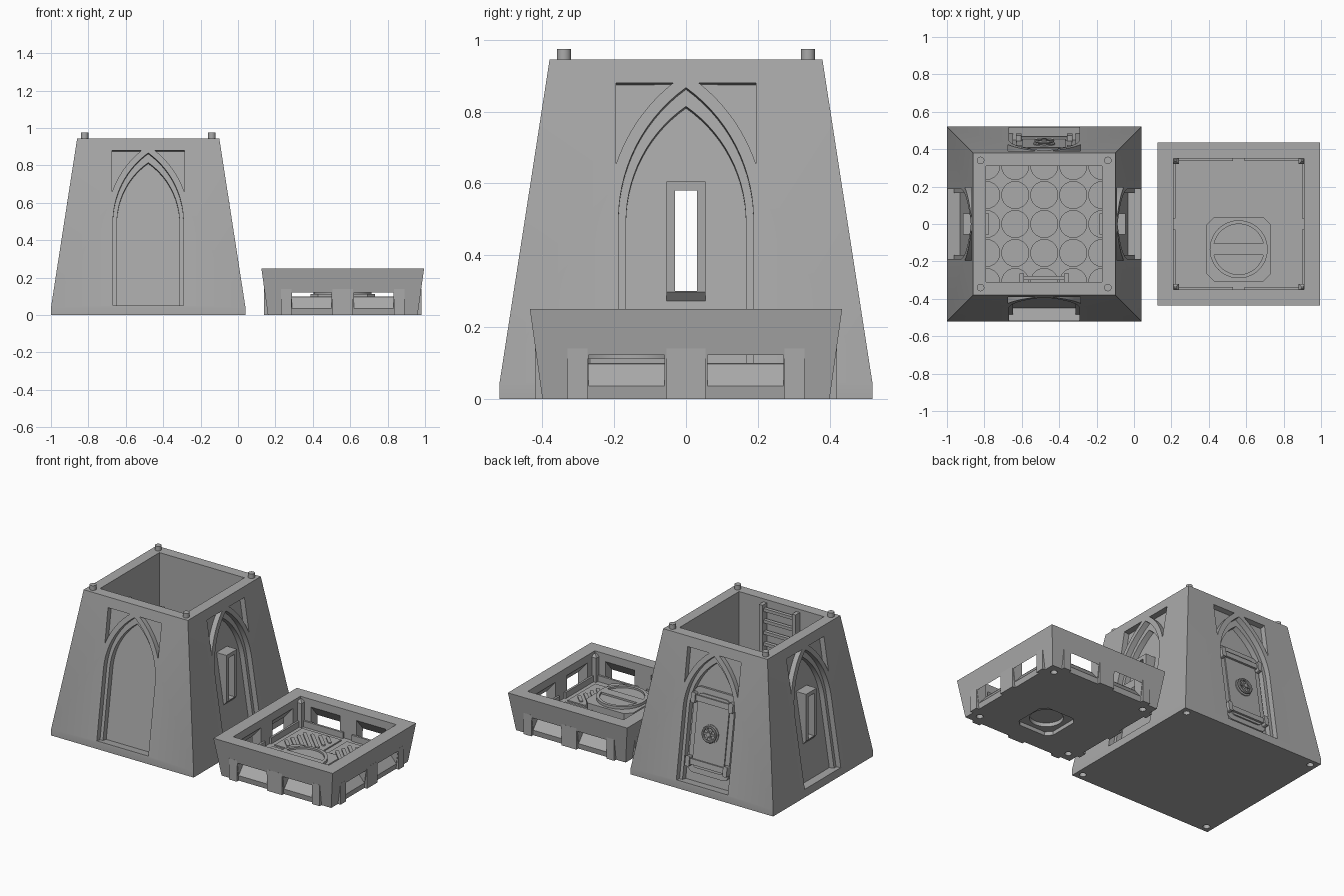
import bpy, bmesh, math
from math import pi, sin, cos, radians
from mathutils import Matrix, Vector

if "Cube" in bpy.data.objects:
    bpy.data.objects.remove(bpy.data.objects["Cube"])

stone = bpy.data.materials.new("stone_grey")
stone.use_nodes = True
stone.diffuse_color = (0.4, 0.4, 0.4, 1)
stone.node_tree.nodes["Principled BSDF"].inputs["Base Color"].default_value = (0.4, 0.4, 0.4, 1)
parts = []


def finish(name, bm):
    bmesh.ops.recalc_face_normals(bm, faces=bm.faces)
    me = bpy.data.meshes.new(name)
    bm.to_mesh(me)
    bm.free()
    me.materials.append(stone)
    ob = bpy.data.objects.new(name, me)
    bpy.context.collection.objects.link(ob)
    parts.append(ob)
    return ob


def prism(name, pts, m, d0, d1):
    """Outline in local xy, extruded along local z from d0 to d1."""
    bm = bmesh.new()
    low = [bm.verts.new(m @ Vector((x, y, d0))) for x, y in pts]
    top = [bm.verts.new(m @ Vector((x, y, d1))) for x, y in pts]
    bm.faces.new(low)
    bm.faces.new(top)
    n = len(pts)
    for i in range(n):
        j = (i + 1) % n
        bm.faces.new((low[i], low[j], top[j], top[i]))
    return finish(name, bm)


def loft(name, rings, m):
    """Stack of squares given as (half width, height)."""
    bm = bmesh.new()
    loops = [[bm.verts.new(m @ Vector((sx * h, sy * h, z)))
              for sx, sy in ((-1, -1), (1, -1), (1, 1), (-1, 1))] for h, z in rings]
    bm.faces.new(loops[0])
    bm.faces.new(loops[-1])
    for a, b in zip(loops, loops[1:]):
        for i in range(4):
            j = (i + 1) % 4
            bm.faces.new((a[i], a[j], b[j], b[i]))
    return finish(name, bm)


def cut(target, cutter, keep=False):
    mod = target.modifiers.new("cut", 'BOOLEAN')
    mod.operation, mod.solver, mod.object = 'DIFFERENCE', 'EXACT', cutter
    bpy.context.view_layer.objects.active = target
    bpy.ops.object.modifier_apply(modifier=mod.name)
    if not keep:
        parts.remove(cutter)
        bpy.data.objects.remove(cutter)


def arc(cx, cy, r, a0, a1, n=12):
    return [(cx + r * cos(a0 + (a1 - a0) * i / n), cy + r * sin(a0 + (a1 - a0) * i / n))
            for i in range(n + 1)]


def circle(r, cx=0, cy=0, n=32):
    return arc(cx, cy, r, 0, 2 * pi, n)[:-1]


def rect(x0, x1, y0, y1):
    return [(x0, y0), (x1, y0), (x1, y1), (x0, y1)]


def rounded(w, h, r, n=5, cx=0, cy=0):
    pts = []
    for k, (sx, sy) in enumerate(((1, 1), (-1, 1), (-1, -1), (1, -1))):
        pts += arc(cx + sx * (w - r), cy + sy * (h - r), r, k * pi / 2, (k + 1) * pi / 2, n)
    return pts


T, R = Matrix.Translation, Matrix.Rotation
TOWER, BASKET = T((-0.48, 0, 0)), T((0.56, 0, 0))
CORNERS = [(x, y) for x in (-1, 1) for y in (-1, 1)]
LEAN = math.atan2(0.14, 0.905)
# local x = distance outward, local y = height, local z = sideways
SIDE = Matrix(((0, 0, -1, 0), (-1, 0, 0, 0), (0, 1, 0, 0), (0, 0, 0, 1)))


def turn(k):
    return R(k * pi / 2, 4, 'Z')


def wall(k):
    """Frame lying on a sloped tower wall, z pointing out."""
    return TOWER @ turn(k) @ T((0, -0.52, 0.04)) @ R(pi / 2 - LEAN, 4, 'X')


def on_wall(pts):
    return [(x, (z - 0.04) / cos(LEAN)) for x, z in pts]


def pointed_arch(half, bottom, spring, apex):
    rise = apex - spring
    r = (half * half + rise * rise) / (2 * half)
    end = math.atan2(rise, r - half)
    side = arc(half - r, spring, r, 0, end, 14)
    return [(half, bottom)] + side + [(-x, z) for x, z in side[-2::-1]] + [(-half, bottom)]


# Tower shell
tower = loft("tower_body", [(0.52, 0), (0.52, 0.04), (0.38, 0.945)], TOWER)
cut(tower, loft("cavity", [(0.31, 0.06), (0.31, 1.1)], TOWER))

# Arched niches with corner panels on all four walls
spandrel = [(0.195, 0.88)] + arc(-0.264, 0.5, 0.484, radians(51.8), radians(18.7))
for k in range(4):
    cut(tower, prism("niche", on_wall(pointed_arch(0.188, 0.052, 0.5, 0.867)), wall(k), -0.035, 0.06))
    cut(tower, prism("niche", on_wall(pointed_arch(0.167, 0.052, 0.5, 0.82)), wall(k), -0.07, 0.06))
    for s in (-1, 1):
        cut(tower, prism("panel", on_wall([(s * x, z) for x, z in spandrel]), wall(k), -0.035, 0.05))

# Slit windows with boxed frames
for k in (1, 3):
    m = TOWER @ turn(k) @ SIDE
    frame = prism("window_frame", [(0.295, 0.272), (0.413, 0.272), (0.435, 0.297),
                                   (0.435, 0.605), (0.295, 0.605)], m, -0.055, 0.055)
    slit = prism("slit", rect(0.2, 0.6, 0.3, 0.58), m, -0.03, 0.03)
    cut(frame, slit, keep=True)
    cut(tower, slit)

# Locating pins and sockets
for x, y in CORNERS:
    prism("tower_pin", circle(0.02, x * 0.34, y * 0.34, 20), TOWER, 0.94, 0.975)
    cut(tower, prism("socket", circle(0.021, x * 0.475, y * 0.475, 16), TOWER, -0.02, 0.03))

# Tower floor: four-pointed star tiles
for i in range(4):
    for j in range(4):
        star = []
        for k, (sx, sy) in enumerate(((1, 1), (-1, 1), (-1, -1), (1, -1))):
            a = pi * 1.5 + k * pi / 2
            star += arc(sx * 0.0775, sy * 0.0775, 0.072, a, a - pi / 2, 8)
        prism("floor_tile", star, TOWER @ T((i * 0.155 - 0.2325, j * 0.155 - 0.2325, 0)), 0.055, 0.07)

# Ladder on the inside of the front wall
for s in (-1, 1):
    prism("ladder_rail", rect(s * 0.12 - 0.013, s * 0.12 + 0.013, -0.315, -0.265), TOWER, 0.06, 0.925)
for i in range(11):
    z = 0.13 + i * 0.075
    prism("ladder_rung", rect(-0.12, 0.12, -0.3, -0.277), TOWER, z, z + 0.02)

# Armoured door in the back niche
m = wall(2)
prism("door_leaf", rounded(0.148, 0.27, 0.04, 5, 0, 0.34), m, -0.072, -0.05)
prism("door_inset", rounded(0.115, 0.235, 0.03, 5, 0, 0.34), m, -0.06, -0.042)
for v in (0.14, 0.54):
    prism("door_band", rect(-0.15, 0.15, v - 0.018, v + 0.018), m, -0.06, -0.03)
    for s in (-1, 1):
        prism("band_clamp", rounded(0.015, 0.033, 0.008, 3, s * 0.137, v), m, -0.06, -0.02)
prism("wheel_plate", circle(0.058, 0, 0.34), m, -0.06, -0.036)
bpy.ops.mesh.primitive_torus_add(major_radius=0.046, minor_radius=0.008,
                                 major_segments=28, minor_segments=8)
wheel = bpy.context.object
wheel.name = "door_wheel"
wheel.matrix_world = m @ T((0, 0.34, -0.024))
wheel.data.materials.append(stone)
parts.append(wheel)
for k in range(3):
    prism("wheel_spoke", rect(-0.045, 0.045, -0.005, 0.005),
          m @ T((0, 0.34, 0)) @ R(k * pi / 3, 4, 'Z'), -0.03, -0.02)
prism("wheel_hub", circle(0.014, 0, 0.34, 16), m, -0.04, -0.014)

# Parapet basket
basket = loft("parapet_body", [(0.4, 0), (0.435, 0.25)], BASKET)
cut(basket, loft("hollow", [(0.35, 0.06), (0.35, 0.4)], BASKET))
for k in range(4):
    m = BASKET @ turn(k) @ SIDE
    for s in (-1, 1):
        # embrasure sloping down and outward
        cut(basket, prism("embrasure", [(0.33, 0.123), (0.45, -0.017), (0.45, 0.084), (0.33, 0.222)],
                          m, s * 0.06, s * 0.272))
        prism("buttress", rect(0.385, 0.42, 0, 0.14), m, s * 0.275, s * 0.33)
        prism("inner_ledge", rect(0.338, 0.352, 0.055, 0.1), m, s * 0.03, s * 0.32)
    prism("buttress", rect(0.385, 0.42, 0, 0.14), m, -0.055, 0.055)

# Corner posts and sockets
for x, y in CORNERS:
    loft("corner_post", [(0.02, 0.05), (0.02, 0.22), (0.004, 0.24)],
         BASKET @ T((x * 0.34, y * 0.34, 0)))
    cut(basket, prism("socket", circle(0.021, x * 0.34, y * 0.34, 16), BASKET, -0.02, 0.03))

# Floor plates with diagonal treads
for sx, sy in CORNERS:
    m = BASKET @ T((sx * 0.163, sy * 0.155 + 0.008, 0))
    prism("floor_plate", rect(-0.143, 0.143, -0.143, 0.143), m, 0.055, 0.068)
    for i in range(-3, 4):
        length = 0.125 - abs(i) * 0.028
        prism("floor_tread", rounded(length, 0.011, 0.01, 4),
              m @ R(-pi / 4, 4, 'Z') @ T((0, i * 0.042, 0)), 0.06, 0.076)

# Round hatch on a chamfered base, hollow beneath
HATCH = BASKET @ T((0, -0.135, 0))
prism("hatch_base", rounded(0.172, 0.172, 0.04, 1), HATCH, 0.056, 0.112)
lid = prism("hatch_lid", circle(0.155, n=48), HATCH, 0.1, 0.13)
a = math.asin(0.03 / 0.135)
for k in (0, 2):
    cut(lid, prism("half_moon", arc(0, 0, 0.135, a, pi - a, 24), HATCH @ turn(k), 0.118, 0.2))
cut(basket, prism("hatch_recess", rounded(0.13, 0.13, 0.035, 1), HATCH, -0.02, 0.025))
cut(basket, prism("hatch_well", circle(0.1), HATCH, -0.02, 0.05))

# Smooth curves, sharp edges
bpy.ops.object.select_all(action='DESELECT')
for ob in parts:
    ob.select_set(True)
bpy.context.view_layer.objects.active = tower
bpy.ops.object.shade_smooth_by_angle(angle=radians(25))
